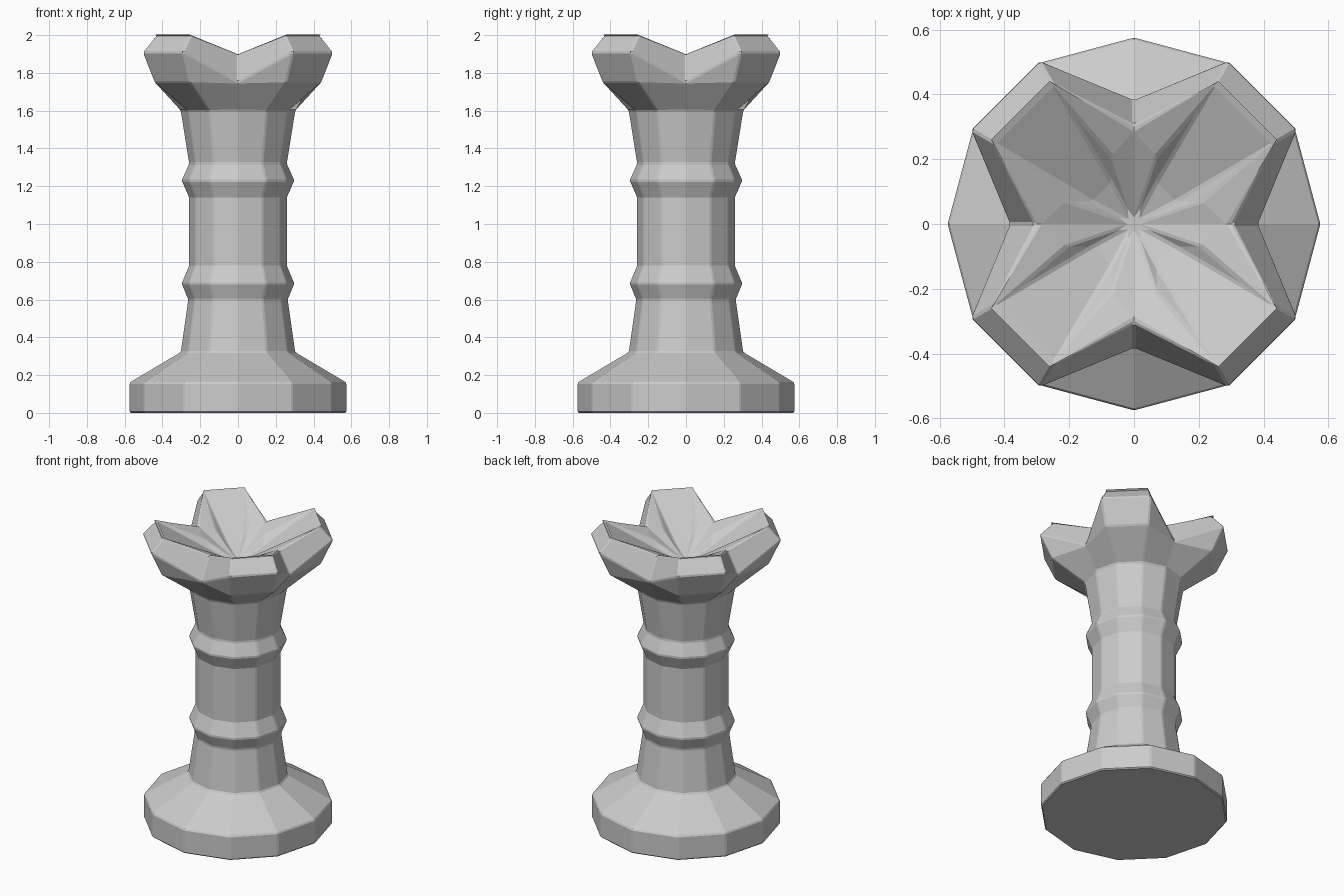
import bpy, bmesh
from math import radians, cos, sin

if "Cube" in bpy.data.objects:
    bpy.data.objects.remove(bpy.data.objects["Cube"])

bm = bmesh.new()


def polar(r, deg, z):
    a = radians(deg)
    return bm.verts.new((r * cos(a), r * sin(a), z))


def ring(r, z):
    return [polar(r, 30 * i, z) for i in range(12)]


def bridge(a, b):
    # quads between two rings; shared notch vertices collapse to triangles
    for i in range(12):
        j = (i + 1) % 12
        loop = list(dict.fromkeys((a[i], a[j], b[j], b[i])))
        if len(loop) == 4 and (i % 3 != 1) and a is not rings[0]:
            bm.faces.new(loop)
        else:
            bm.faces.new(loop)


# Twelve-sided base, shaft and two collars
profile = [(.575, 0), (.575, .16), (.305, .32), (.265, .60), (.30, .685),
           (.26, .78), (.26, 1.14), (.30, 1.23), (.26, 1.32), (.305, 1.60)]
rings = [ring(r, z) for r, z in profile]
bm.faces.new(rings[0])

# Crown: every third vertex is a notch, the pairs between are petals
under = [polar(.385 if i % 3 == 0 else .51, 30 * i, 1.75) for i in range(12)]
edge = [under[i] if i % 3 == 0 else polar(.583, 30 * i, 1.91) for i in range(12)]
top = [polar(*((.305, 30 * i, 1.90) if i % 3 == 0 else (.50, 30 * i, 2.0))) for i in range(12)]
lip = [polar(*((.285, 30 * i, 1.895) if i % 3 == 0 else (.455, 30 * i, 1.975))) for i in range(12)]
rings += [under, edge, top, lip]
for a, b in zip(rings, rings[1:]):
    bridge(a, b)

# Hollow of the crown: troughs along petals, shallow slopes at the notches
centre = bm.verts.new((0, 0, 1.74))
floor, ridge = {}, {}
for i in range(12):
    if i % 3:
        side = 1 if i % 3 == 1 else -1
        notch = (i - side) % 12
        floor[i] = polar(.148, 30 * notch + side * 28.3, 1.80)
        ridge[i] = polar(.221, 30 * notch + side * 18.5, 1.87)
        for f in ((lip[i], lip[notch], ridge[i]), (ridge[i], lip[notch], centre),
                  (lip[i], ridge[i], floor[i]), (ridge[i], centre, floor[i])):
            bm.faces.new(f)
for i in range(1, 12, 3):
    bm.faces.new((lip[i], floor[i], floor[i + 1], lip[i + 1]))
    bm.faces.new((floor[i], centre, floor[i + 1]))

bmesh.ops.recalc_face_normals(bm, faces=bm.faces)
mesh = bpy.data.meshes.new("crowned_chess_piece")
bm.to_mesh(mesh)
bm.free()
obj = bpy.data.objects.new("crowned_chess_piece", mesh)
bpy.context.collection.objects.link(obj)

# Fine chamfer on the facet edges
bev = obj.modifiers.new("chamfer", 'BEVEL')
bev.width = .007
bev.segments = 1
bev.limit_method = 'ANGLE'
bev.angle_limit = radians(25)
